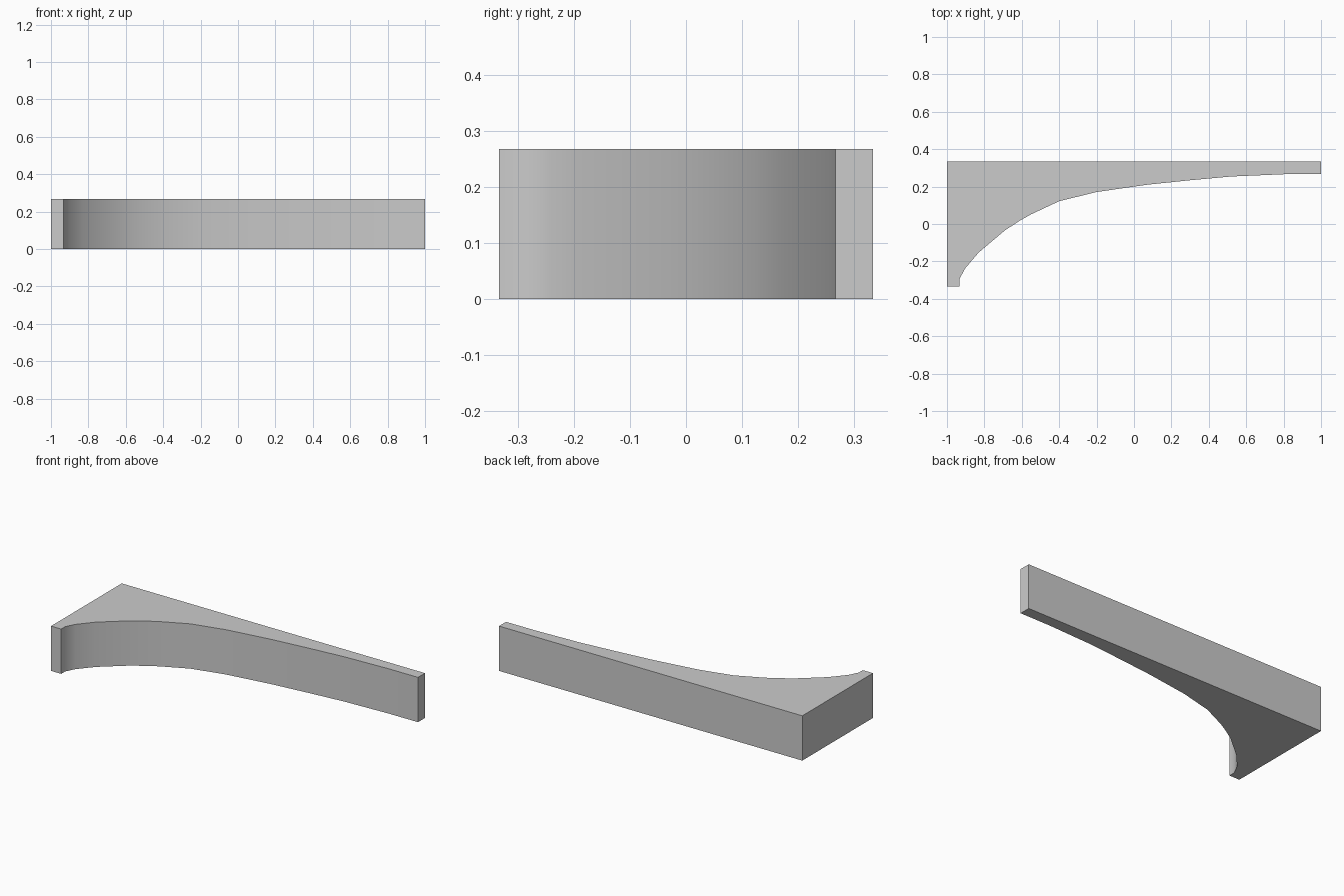
import bpy, bmesh
from math import radians

if "Cube" in bpy.data.objects:
    bpy.data.objects.remove(bpy.data.objects["Cube"])

HEIGHT = 0.267

# Concave lower edge of the bracket, from the short foot to the thin tip
curve = [(-0.933, -0.333), (-0.933, -0.295), (-0.905, -0.24), (-0.83, -0.152),
         (-0.69, -0.034), (-0.61, 0.018), (-0.55, 0.052), (-0.40, 0.122),
         (-0.20, 0.171), (0.07, 0.210), (0.30, 0.234), (0.52, 0.254),
         (0.80, 0.266), (1.0, 0.267)]
# Straight back and side close the outline
outline = [(-1.0, -0.333)] + curve + [(1.0, 0.333), (-1.0, 0.333)]

# Extruded bracket body
bm = bmesh.new()
face = bm.faces.new([bm.verts.new((x, y, 0)) for x, y in outline])
top = bmesh.ops.extrude_face_region(bm, geom=[face], use_keep_orig=True)["geom"]
bmesh.ops.translate(bm, vec=(0, 0, HEIGHT),
                    verts=[g for g in top if isinstance(g, bmesh.types.BMVert)])
bmesh.ops.recalc_face_normals(bm, faces=bm.faces)

mesh = bpy.data.meshes.new("curved_bracket")
bm.to_mesh(mesh)
bm.free()
bracket = bpy.data.objects.new("curved_bracket", mesh)
bpy.context.collection.objects.link(bracket)

# Smooth the concave face, keep the corners sharp
bpy.context.view_layer.objects.active = bracket
bracket.select_set(True)
bpy.ops.object.shade_smooth_by_angle(angle=radians(35))
